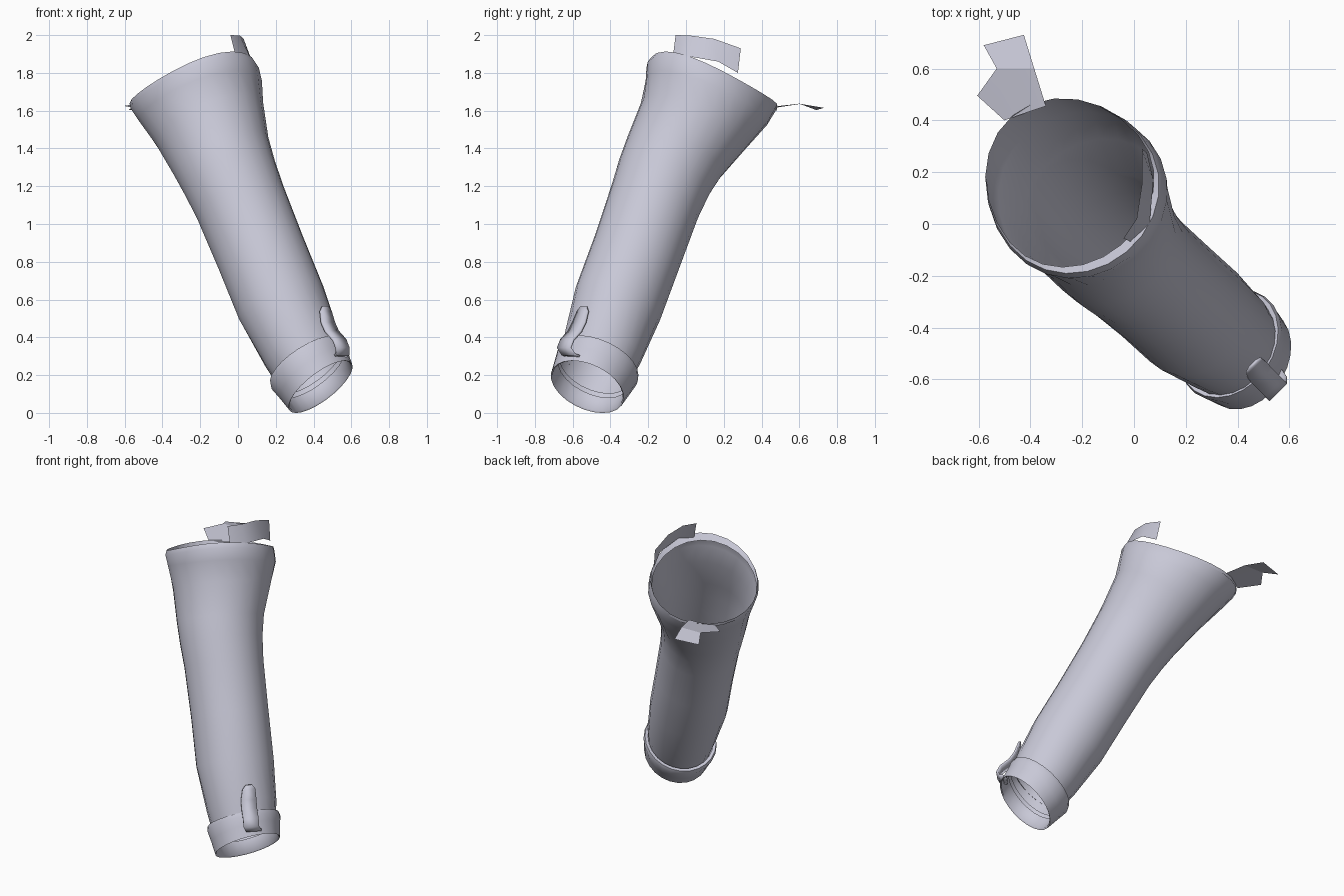
import bpy, math
from mathutils import Vector

cloth = bpy.data.materials.new("pale_lavender_grey")
cloth.diffuse_color = (0.58, 0.58, 0.68, 1)
SIDES = 24


def make(name, verts, faces, thickness=0, angle=40):
    me = bpy.data.meshes.new(name)
    me.from_pydata([tuple(v) for v in verts], [], faces)
    me.materials.append(cloth)
    ob = bpy.data.objects.new(name, me)
    bpy.context.collection.objects.link(ob)
    if thickness:
        mod = ob.modifiers.new("thickness", "SOLIDIFY")
        mod.thickness = thickness
    bpy.ops.object.select_all(action="DESELECT")
    ob.select_set(True)
    bpy.context.view_layer.objects.active = ob
    bpy.ops.object.shade_smooth_by_angle(angle=math.radians(angle))
    return ob


def loft(name, rings, angle=40):
    """Join tilted rings, top down: (centre, axis, radius, upper stretch, lower stretch, side sag)."""
    verts, faces = [], []
    for centre, axis, radius, *shape in rings:
        up, down, sag = shape or (1, 1, 0)
        n = Vector(axis).normalized()
        u = (Vector((0, 0, 1)) - n * n.z).normalized()
        h = n.cross(u)
        for i in range(SIDES):
            a = 2 * math.pi * i / SIDES
            c, s = math.cos(a), math.sin(a)
            verts.append(Vector(centre) - n * sag * s * s
                         + radius * (u * c * (up if c > 0 else down) + h * s))
    for r in range(len(rings) - 1):
        for i in range(SIDES):
            j = (i + 1) % SIDES
            a, b = r * SIDES, (r + 1) * SIDES
            faces.append((a + i, b + i, b + j, a + j))
    return make(name, verts, faces, angle=angle)


RIM, TOP = (-0.26, 0.31, 0.92), (-0.28, 0.33, 0.9)
MID, LOW = (-0.366, 0.36, 0.858), (-0.57, 0.35, 0.74)

# Sleeve: open tube flaring to the shoulder, rim rolled inward on its upper side
loft("sleeve", [
    ((-0.243, 0.15, 1.745), RIM, 0.322, 1.02, 1.18, 0.045),
    ((-0.238, 0.143, 1.77), RIM, 0.33, 1.08, 1.19, 0.045),
    ((-0.23, 0.132, 1.74), RIM, 0.337, 1.09, 1.15, 0.04),
    ((-0.2, 0.112, 1.66), TOP, 0.333, 1.05, 1.06, 0.02),
    ((-0.15, 0.045, 1.53), MID, 0.305),
    ((-0.09, -0.06, 1.36), MID, 0.27),
    ((-0.045, -0.115, 1.25), MID, 0.256),
    ((0.01, -0.165, 1.12), MID, 0.245),
    ((0.12, -0.26, 0.85), MID, 0.24),
    ((0.23, -0.36, 0.58), MID, 0.24),
    ((0.335, -0.44, 0.35), (-0.45, 0.36, 0.8), 0.217),
    ((0.39, -0.485, 0.235), LOW, 0.2),
], angle=80)

# Cuff: folded band around the wrist
CUFF = (-0.5, 0.36, 0.78)
loft("cuff", [
    ((0.365, -0.463, 0.27), CUFF, 0.205),
    ((0.363, -0.461, 0.272), CUFF, 0.224),
    ((0.372, -0.468, 0.25), CUFF, 0.23),
    ((0.402, -0.492, 0.2), LOW, 0.219),
    ((0.437, -0.522, 0.138), LOW, 0.207),
    ((0.436, -0.52, 0.143), LOW, 0.199),
    ((0.4, -0.49, 0.215), LOW, 0.2),
], angle=60)

# Cuff tab: strap lying on the sleeve, passing over the cuff and curling under
path = [(0.465, -0.545, 0.565, 0.02), (0.468, -0.55, 0.54, 0.04),
        (0.48, -0.57, 0.48, 0.048), (0.5, -0.592, 0.435, 0.048),
        (0.54, -0.632, 0.39, 0.048), (0.557, -0.65, 0.345, 0.048),
        (0.557, -0.625, 0.305, 0.048), (0.53, -0.585, 0.29, 0.048)]
tab = []
for x, y, z, w in path:
    tab += [(x - 0.707 * w, y - 0.707 * w, z), (x + 0.707 * w, y + 0.707 * w, z)]
make("cuff_tab", tab, [(2 * i, 2 * i + 2, 2 * i + 3, 2 * i + 1) for i in range(len(path) - 1)],
     thickness=0.012)

# Shoulder flap: upright strip on the high side of the rim
base = [(-0.01, -0.07, 1.88), (0.06, 0.0, 1.89), (0.075, 0.17, 1.86), (0.05, 0.275, 1.8)]
tops = [(-0.04, -0.055, 2.0), (0.01, 0.02, 1.998), (0.03, 0.15, 1.98), (0.03, 0.29, 1.93)]
make("shoulder_flap", base + tops, [(i, i + 1, i + 5, i + 4) for i in range(3)])

# Underarm flap: bent scrap sticking out of the low side of the rim
make("underarm_flap", [
    (-0.5, 0.4, 1.605), (-0.4, 0.435, 1.61), (-0.34, 0.455, 1.62),
    (-0.605, 0.495, 1.625), (-0.53, 0.6, 1.637),
    (-0.58, 0.69, 1.603), (-0.425, 0.73, 1.615), (-0.385, 0.6, 1.635),
], [(0, 1, 4, 3), (1, 2, 7, 4), (4, 7, 6, 5)], angle=10)
